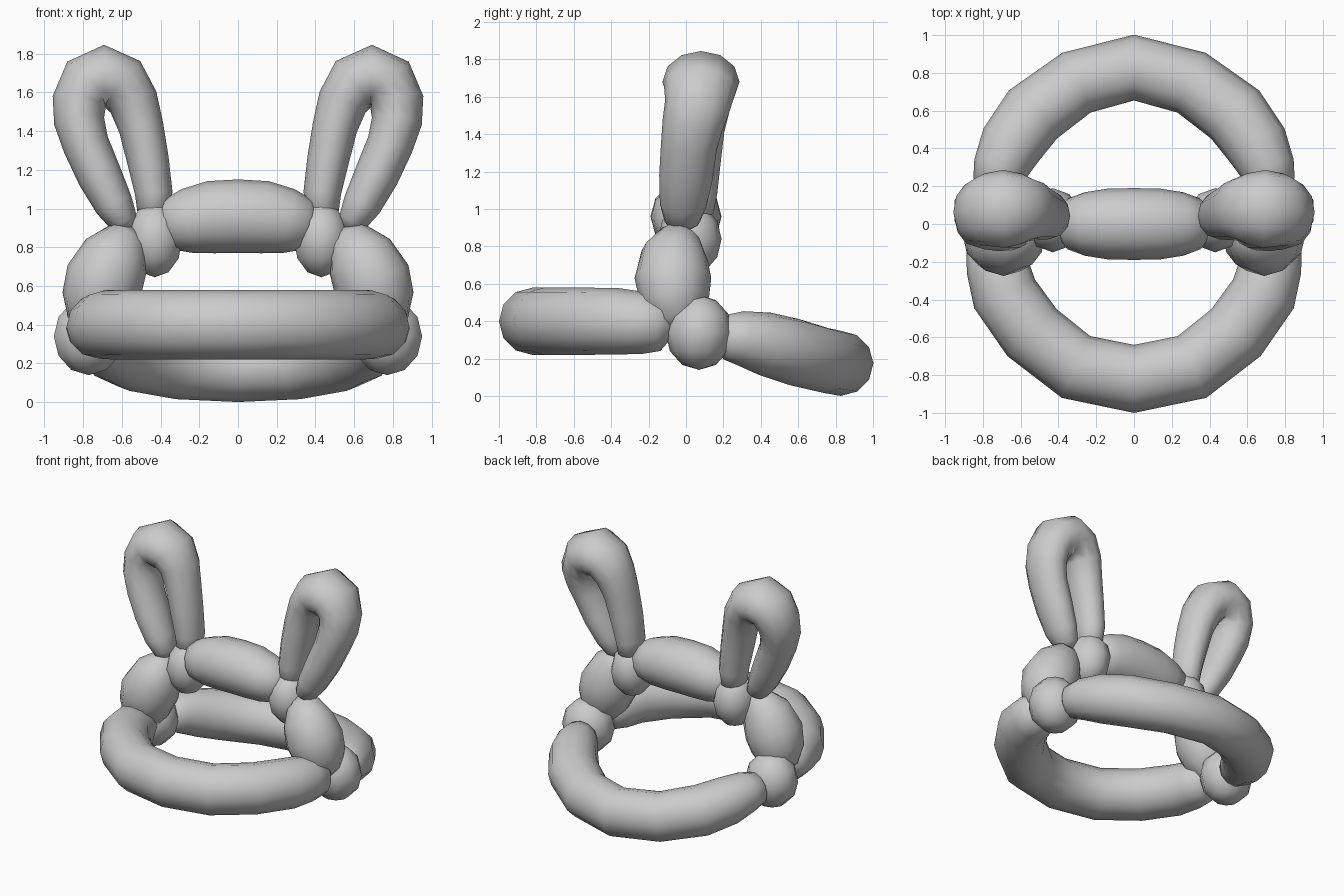
import bpy, bmesh, math
from mathutils import Vector

if "Cube" in bpy.data.objects:
    bpy.data.objects.remove(bpy.data.objects["Cube"])

SIDES = 12


def tube(name, pts, ref, flat=1.0):
    """Sweep an inflated tube through (x, y, z, radius); flat scales it along ref."""
    bm = bmesh.new()
    P = [Vector(p[:3]) for p in pts]
    rings = []
    for i, p in enumerate(P):
        a = (P[i] - P[i - 1]).normalized() if i else Vector()
        b = (P[i + 1] - P[i]).normalized() if i < len(P) - 1 else Vector()
        t = (a + b).normalized()
        up = (Vector(ref) - t * t.dot(Vector(ref))).normalized()
        side = t.cross(up)
        r = pts[i][3]
        rings.append([bm.verts.new(p + side * r * math.cos(k * math.tau / SIDES)
                                   + up * r * flat * math.sin(k * math.tau / SIDES))
                      for k in range(SIDES)])
    for a, b in zip(rings, rings[1:]):
        for k in range(SIDES):
            j = (k + 1) % SIDES
            bm.faces.new((a[k], a[j], b[j], b[k]))
    bm.faces.new(rings[0])
    bm.faces.new(rings[-1])
    finish(name, bm)


def bubble(name, loc, size):
    bm = bmesh.new()
    bmesh.ops.create_uvsphere(bm, u_segments=10, v_segments=6, radius=1)
    for v in bm.verts:
        v.co = Vector([c + s * q for c, s, q in zip(loc, size, v.co)])
    finish(name, bm)


def finish(name, bm):
    bmesh.ops.recalc_face_normals(bm, faces=bm.faces)
    for f in bm.faces:
        f.smooth = True
    me = bpy.data.meshes.new(name)
    bm.to_mesh(me)
    bm.free()
    bpy.context.collection.objects.link(bpy.data.objects.new(name, me))


def mirrored(half):
    """Complete a path whose first point lies on x = 0."""
    return [(-x, y, z, r) for x, y, z, r in half[:0:-1]] + half


# headband: front and back arcs
tube("front_band", mirrored([
    (0, -.82, .40, .18), (.307, -.757, .40, .18), (.54, -.575, .40, .18),
    (.685, -.37, .40, .178), (.725, -.22, .39, .165), (.75, -.12, .38, .14),
    (.76, -.06, .37, .05)]), (0, 0, 1))
tube("back_band", mirrored([
    (0, .828, .175, .174), (.305, .748, .19, .175), (.535, .58, .235, .18),
    (.65, .42, .28, .17), (.71, .29, .31, .145), (.735, .21, .315, .12),
    (.75, .15, .32, .04)]), (0, 0, 1))

# crossbar over the head
tube("top_bar", mirrored([
    (0, 0, .96, .19), (.14, 0, .955, .187), (.26, 0, .935, .168),
    (.35, 0, .915, .135), (.40, 0, .90, .06)]), (0, 1, 0))

for s, tag in ((1, "right"), (-1, "left")):
    def flip(pts):
        return [(s * x, y, z, r) for x, y, z, r in pts]

    # knots and side bubbles
    bubble(tag + "_low_knot", (s * .77, .07, .34), (.19, .18, .20))
    bubble(tag + "_ear_knot", (s * .43, .02, .84), (.15, .17, .195))
    tube(tag + "_side_bubble", flip([
        (.78, -.03, .36, .05), (.765, -.04, .40, .12), (.73, -.06, .51, .185),
        (.69, -.07, .63, .205), (.63, -.06, .75, .18), (.57, -.03, .835, .12),
        (.53, -.01, .87, .05)]), (0, 1, 0))

    # looped ear
    tube(tag + "_ear", flip([
        (.44, .04, .94, .04), (.435, .04, .98, .085), (.435, .045, 1.08, .097),
        (.465, .05, 1.25, .108), (.50, .06, 1.42, .116), (.54, .075, 1.55, .13),
        (.60, .08, 1.645, .15), (.69, .08, 1.68, .165), (.775, .075, 1.645, .155),
        (.82, .06, 1.55, .14), (.82, .035, 1.45, .13), (.785, .015, 1.33, .12),
        (.715, .0, 1.17, .115), (.64, -.015, 1.02, .10), (.59, -.02, .93, .075),
        (.57, -.02, .89, .03)]), (0, 1, 0), 1.25 if s else 1)
